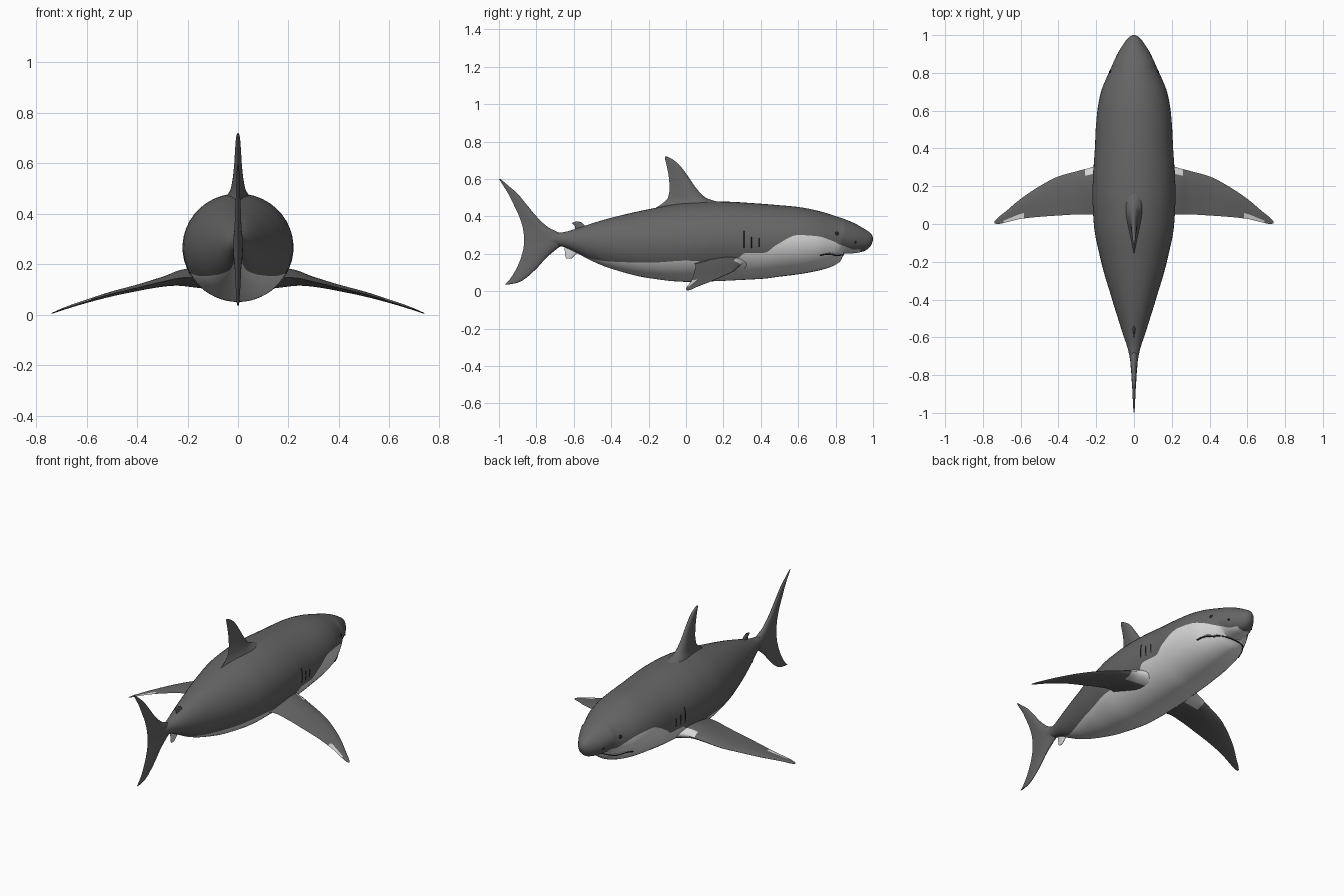
import bpy, bmesh, math
from mathutils import Vector

if "Cube" in bpy.data.objects:
    bpy.data.objects.remove(bpy.data.objects["Cube"])


def material(name, rgb):
    m = bpy.data.materials.new(name)
    m.diffuse_color = (*rgb, 1)
    m.use_nodes = True
    m.node_tree.nodes["Principled BSDF"].inputs["Base Color"].default_value = m.diffuse_color
    return m


GREY = material("slate grey", (0.13, 0.13, 0.13))
WHITE = material("belly white", (0.68, 0.68, 0.68))
DARK = material("dark detail", (0.02, 0.02, 0.02))


def sample(rows, k):
    """Monotone cubic interpolation of rows by their first value."""
    k = min(max(k, rows[0][0]), rows[-1][0])
    i = 0
    while i < len(rows) - 2 and k > rows[i + 1][0]:
        i += 1

    def delta(n, c):
        n = min(max(n, 0), len(rows) - 2)
        return (rows[n + 1][c] - rows[n][c]) / (rows[n + 1][0] - rows[n][0])

    def slope(n, c):
        a, b = delta(n - 1, c), delta(n, c)
        return 0 if a * b <= 0 else 2 * a * b / (a + b)

    h = rows[i + 1][0] - rows[i][0]
    t = (k - rows[i][0]) / h
    out = []
    for c in range(1, len(rows[0])):
        out.append((2*t**3 - 3*t*t + 1) * rows[i][c] + (t**3 - 2*t*t + t) * h * slope(i, c)
                   + (3*t*t - 2*t**3) * rows[i + 1][c] + (t**3 - t*t) * h * slope(i + 1, c))
    return out


def loft(name, rings, mats, rule=None):
    """Skin closed rings into one capped smooth surface."""
    bm = bmesh.new()
    vs = [[bm.verts.new(p) for p in r] for r in rings]
    n = len(rings[0])
    for a, b in zip(vs, vs[1:]):
        for j in range(n):
            f = bm.faces.new((a[j], a[(j + 1) % n], b[(j + 1) % n], b[j]))
            if rule:
                f.material_index = rule(j, f.calc_center_median())
    bm.faces.new(vs[0])
    bm.faces.new(vs[-1])
    bmesh.ops.recalc_face_normals(bm, faces=bm.faces[:])
    me = bpy.data.meshes.new(name)
    bm.to_mesh(me)
    bm.free()
    for m in mats:
        me.materials.append(m)
    me.shade_smooth()
    me.set_sharp_from_angle(angle=math.radians(50))
    ob = bpy.data.objects.new(name, me)
    bpy.context.collection.objects.link(ob)
    return ob


CHORD = 12


def foil(lead, trail, half):
    """Closed fin section as (chord, thickness) pairs, upper side first."""
    pts = []
    for i in range(2 * CHORD):
        s = 1 if i <= CHORD else -1
        c = (1 - math.cos(math.pi * i / CHORD)) / 2
        pts.append((lead + (trail - lead) * c, s * half * math.sin(math.pi * c ** 0.6)))
    return pts


def steps(rows, n):
    a, b = rows[0][0], rows[-1][0]
    return [a + (b - a) * i / n for i in range(n + 1)]


def upright_fin(name, rows, n, mat):
    """Rows: height, leading y, trailing y, half thickness."""
    loft(name, [[(t, y, z) for y, t in foil(*sample(rows, z))] for z in steps(rows, n)], [mat])


# Body: y, top, bottom, half width, height of the colour line
BODY = [(-.78, .295, .255, .012, .256), (-.70, .31, .247, .024, .248),
        (-.65, .316, .235, .036, .236), (-.60, .33, .212, .053, .214),
        (-.50, .363, .16, .085, .172), (-.40, .392, .12, .116, .158),
        (-.20, .438, .07, .174, .152), (0, .472, .05, .213, .163),
        (.15, .48, .053, .22, .155), (.26, .477, .058, .217, .165),
        (.32, .473, .061, .213, .205), (.42, .466, .067, .206, .205),
        (.48, .461, .075, .204, .245), (.60, .45, .09, .194, .30),
        (.70, .431, .108, .175, .294), (.78, .408, .132, .143, .27),
        (.828, .392, .162, .121, .247), (.845, .386, .20, .114, .242),
        (.90, .363, .203, .088, .222), (.95, .335, .213, .058, .222),
        (.985, .312, .238, .031, .24), (.995, .30, .257, .018, .258),
        (1.0, .285, .272, .005, .273)]
LOW, UP = 10, 14


def body_ring(y):
    top, bot, w, line = sample(BODY, y)
    mid, h = (top + bot) / 2, (top - bot) / 2
    a0 = math.acos(max(-1, min(.999, (mid - line) / h)))
    angles = [a0 * i / LOW for i in range(LOW)]
    angles += [a0 + (math.pi - a0) * i / UP for i in range(UP + 1)]
    half = [(w * math.sin(a), y, mid - h * math.cos(a)) for a in angles]
    return half + [(-x, yy, z) for x, yy, z in half[-2:0:-1]]


def surface_x(y, z):
    top, bot, w, _ = sample(BODY, y)
    q = (z - (top + bot) / 2) / ((top - bot) / 2)
    return w * math.sqrt(max(0, 1 - q * q))


def body_colour(j, c):
    low = j < LOW or j >= 2 * (LOW + UP) - LOW
    return 1 if low and -.62 < c.y < .93 else 0


loft("body", [body_ring(-.78 + 1.78 * math.sin(math.pi / 2 * i / 130)) for i in range(131)],
     [GREY, WHITE], body_colour)

# Upright fins
upright_fin("dorsal_fin", [
    (.44, .24, -.17, .06), (.47, .19, -.125, .045), (.50, .105, -.097, .029),
    (.55, .055, -.088, .02), (.60, .02, -.091, .015), (.65, -.015, -.099, .012),
    (.69, -.052, -.108, .009), (.712, -.085, -.113, .006), (.72, -.103, -.113, .002)], 36, GREY)
upright_fin("tail_fin", [
    (.035, -.95, -.97, .002), (.045, -.90, -.96, .005), (.06, -.87, -.945, .006),
    (.12, -.80, -.907, .01), (.18, -.745, -.882, .013), (.23, -.685, -.869, .018),
    (.27, -.63, -.865, .02), (.31, -.675, -.868, .018), (.34, -.735, -.873, .014),
    (.40, -.80, -.892, .012), (.46, -.85, -.92, .009), (.52, -.90, -.95, .007),
    (.57, -.957, -.981, .005), (.60, -.992, -1.0, .002)], 70, GREY)
upright_fin("second_dorsal_fin", [
    (.32, -.50, -.595, .01), (.345, -.535, -.592, .007),
    (.365, -.555, -.61, .004), (.372, -.572, -.59, .002)], 10, GREY)
upright_fin("anal_fin", [
    (.174, -.612, -.64, .002), (.185, -.60, -.645, .005),
    (.21, -.575, -.648, .007), (.245, -.55, -.65, .01)], 10, WHITE)

# Pectoral fins: x, middle height, leading y, trailing y, half thickness
PECTORAL = [(.14, .148, .34, .03, .045), (.22, .146, .302, .05, .033),
            (.30, .130, .280, .05, .02), (.40, .106, .252, .045, .013),
            (.50, .082, .20, .038, .01), (.60, .053, .133, .027, .007),
            (.68, .027, .066, .008, .005), (.72, .012, .034, .0, .003),
            (.738, .005, .016, .003, .0015)]


def pectoral_colour(j, c):
    x = abs(c.x)
    tip = .58 < x < .69 and CHORD - 4 <= j < CHORD - 1
    root = x < .255 and (j < 3 or j > 2 * CHORD - 5)
    return 1 if tip or root else 0


for side, label in ((1, "right"), (-1, "left")):
    rings = []
    for x in steps(PECTORAL, 50):
        mid, *section = sample(PECTORAL, x)
        rings.append([(side * x, y, mid + t) for y, t in foil(*section)])
    loft(label + "_pectoral_fin", rings, [GREY, WHITE], pectoral_colour)

    # Eyes and nostrils
    for part, y, z, r in (("eye", .805, .307, .011), ("nostril", .905, .262, .007)):
        bpy.ops.mesh.primitive_uv_sphere_add(
            segments=16, ring_count=8, radius=r, location=(side * (surface_x(y, z) - r * .5), y, z))
        ob = bpy.context.object
        ob.name = f"{label}_{part}"
        ob.data.materials.append(DARK)
        bpy.ops.object.shade_smooth_by_angle()


def tube(name, path, radius, mat):
    cu = bpy.data.curves.new(name, 'CURVE')
    cu.dimensions = '3D'
    cu.bevel_depth = radius
    cu.bevel_resolution = 1
    sp = cu.splines.new('POLY')
    sp.points.add(len(path) - 1)
    for p, co in zip(sp.points, path):
        p.co = (*co, 1)
    cu.materials.append(mat)
    bpy.context.collection.objects.link(bpy.data.objects.new(name, cu))


# Gill slits: thin lines following the flank
for side, label in ((1, "right"), (-1, "left")):
    for k, (y, lo, hi) in enumerate(((.31, .23, .32), (.35, .23, .29), (.39, .235, .285))):
        zs = [lo + (hi - lo) * i / 8 for i in range(9)]
        tube(f"{label}_gill_slit_{k + 1}", [(side * surface_x(y, z), y, z) for z in zs],
             .0022, DARK)

# Mouth line and teeth wrap round the lower jaw
half = []
for i in range(9):
    y = .715 + .09 * i / 8
    z = .19 + .008 * math.sin(math.pi * i / 8)
    half.append((surface_x(y, z), y, z))
x0, y0, z0 = half[-1]
for i in range(1, 9):
    a = math.pi / 2 * i / 8
    half.append((x0 * math.cos(a), y0 + .036 * math.sin(a), z0 + .005 * math.sin(a)))
path = half + [(-x, y, z) for x, y, z in half[-2::-1]]
tube("mouth_line", path, .004, DARK)
tube("teeth", [(x * 1.01, y, z + .006) for x, y, z in path[4:-4]], .004, WHITE)
